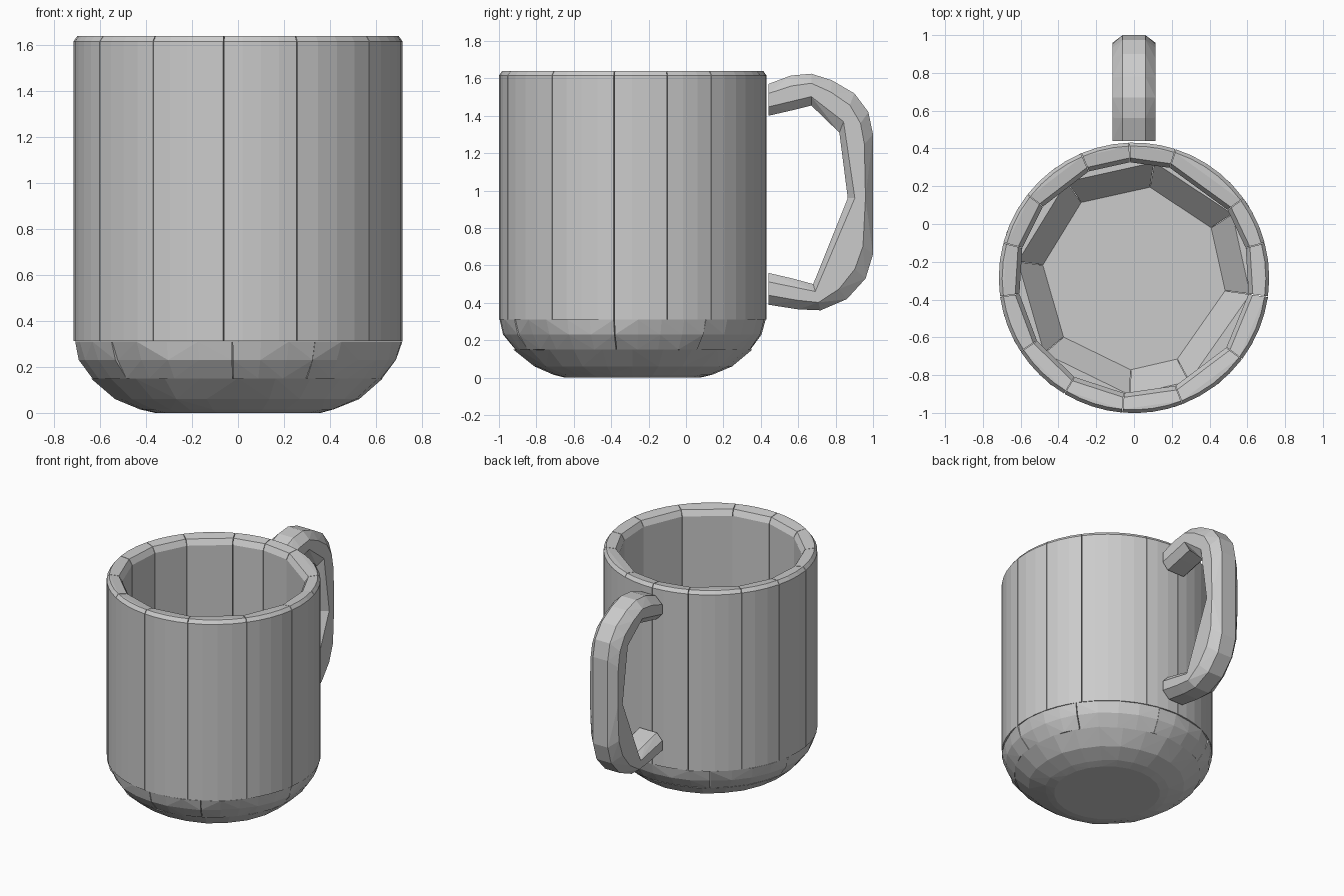
import bpy, bmesh, random
from math import sin, cos, radians, ceil
from mathutils import Vector

random.seed(4)
CY = -0.285          # centre of the cup in y
GAP = 0.3            # seam width in degrees

if "Cube" in bpy.data.objects:
    bpy.data.objects.remove(bpy.data.objects["Cube"], do_unlink=True)

grey = bpy.data.materials.new("plain grey")
grey.use_nodes = True
tone = (0.6, 0.6, 0.6, 1)
grey.diffuse_color = tone
grey.node_tree.nodes["Principled BSDF"].inputs["Base Color"].default_value = tone


def block(name, points):
    """Faceted convex block around the given points."""
    bm = bmesh.new()
    for p in points:
        bm.verts.new(p)
    bmesh.ops.convex_hull(bm, input=bm.verts[:], use_existing_faces=False)
    bmesh.ops.delete(bm, geom=[v for v in bm.verts if not v.link_faces], context='VERTS')
    bmesh.ops.dissolve_limit(bm, angle_limit=radians(0.5), verts=bm.verts[:], edges=bm.edges[:])
    bmesh.ops.recalc_face_normals(bm, faces=bm.faces[:])
    mesh = bpy.data.meshes.new(name)
    bm.to_mesh(mesh)
    bm.free()
    mesh.materials.append(grey)
    obj = bpy.data.objects.new(name, mesh)
    bpy.context.collection.objects.link(obj)


def polar(r, z, angle, noise=0.0):
    r += random.uniform(-noise, noise)
    a = radians(angle)
    return Vector((r * cos(a), CY + r * sin(a), z))


def sector(name, a0, a1, outer, inner, step, noise=0.0):
    """Piece of a ring: finely curved outside, straight chord inside."""
    a0, a1 = a0 + GAP / 2, a1 - GAP / 2
    n = ceil((a1 - a0) / step)
    pts = [polar(r, z, a0 + (a1 - a0) * i / n, noise) for r, z in outer for i in range(n + 1)]
    pts += [polar(r, z, a) for r, z in inner for a in (a0, a1)]
    block(name, pts)


def ring(name, seams, outer, inner, step, noise=0.0):
    for i, (a, b) in enumerate(zip(seams, seams[1:] + [seams[0] + 360])):
        sector(f"{name}_{i + 1}", a, b, outer, inner, step, noise)


# Upright wall staves with a chamfered rim
ring("wall_stave", [-172, -147, -121, -95, -69, -37, -8, 15, 36, 72, 92, 113, 142, 165],
     [(0.716, 0.312), (0.716, 1.615), (0.698, 1.64)],
     [(0.635, 1.63), (0.612, 1.59), (0.612, 0.312)], 8)

# Rounded lower ring
ring("lower_ring", [-140, -92, -62, -8, 33, 80, 125, 172],
     [(0.63, 0.15), (0.69, 0.23), (0.712, 0.31)],
     [(0.47, 0.13), (0.62, 0.31)], 13, 0.006)

# Bottom slab, which is also the inside floor
block("bottom_slab", [polar(r, z, a, 0.006 if z else 0)
                      for r, z in [(0.36, 0), (0.42, 0.015), (0.53, 0.06), (0.635, 0.15)]
                      for a in range(0, 360, 15)])

# Handle: outer and inner edge (y, z) at each station along the loop
stations = [
    ((.44, 1.57), (.44, 1.40)), ((.56, 1.615), (.57, 1.43)), ((.67, 1.625), (.67, 1.455)),
    ((.78, 1.59), (.76, 1.38)), ((.90, 1.52), (.82, 1.31)),
    ((.975, 1.42), (.835, 1.22)), ((1.0, 1.30), (.845, 1.13)), ((1.0, .96), (.865, .96)),
    ((1.0, .66), (.82, .80)), ((.96, .53), (.77, .70)), ((.86, .42), (.72, .60)),
    ((.72, .36), (.68, .50)), ((.60, .365), (.57, .53)), ((.44, .39), (.44, .56)),
]
section = [(0.06, 0), (0.114, 0.3), (0.114, 0.72), (0.07, 1)]   # half width, depth


def handle_section(out, inn):
    o, i = Vector((0, *out)), Vector((0, *inn))
    return [o.lerp(i, t) + Vector((s * w, 0, 0)) for w, t in section for s in (-1, 1)]


cuts = [0, 2, 4, 7, 11, 13]
names = ["top_arm", "top_corner", "upper_grip", "lower_grip", "bottom_arm"]
for name, a, b in zip(names, cuts, cuts[1:]):
    block("handle_" + name, [p for s in stations[a:b + 1] for p in handle_section(*s)])
